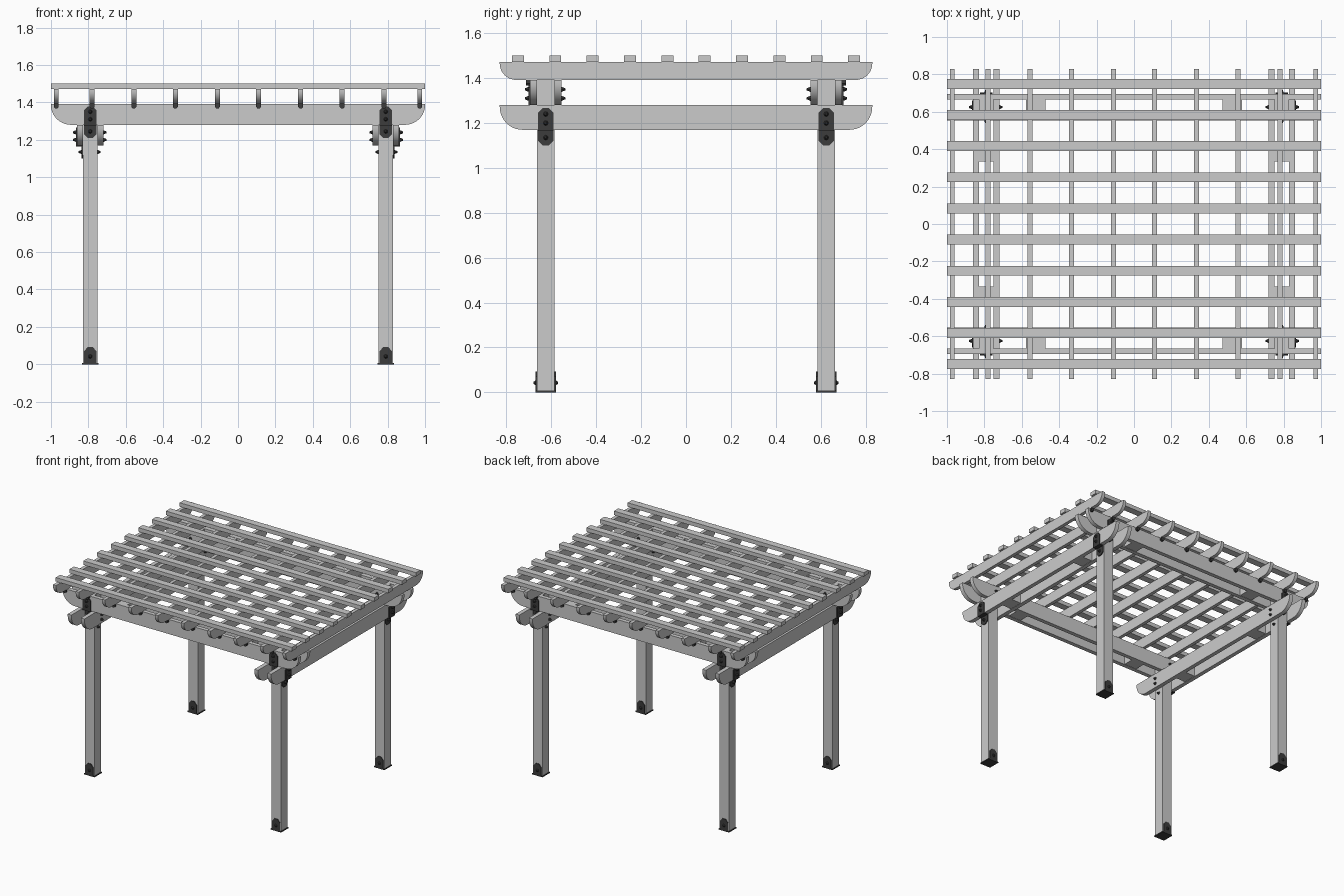
import bpy, bmesh
from math import sin, cos, pi
from mathutils import Matrix, Vector

if "Cube" in bpy.data.objects:
    bpy.data.objects.remove(bpy.data.objects["Cube"])

metal = bpy.data.materials.new("dark_metal")
metal.diffuse_color = (0.045, 0.045, 0.045, 1)
metal.use_nodes = True
metal.node_tree.nodes["Principled BSDF"].inputs["Base Color"].default_value = metal.diffuse_color


def prism(bm, pts, axis, w0, w1):
    """Extrude a (u, z) outline; u runs along axis, thickness w0..w1 on the other one."""
    rings = []
    for w in (w0, w1):
        rings.append([bm.verts.new((u, w, z) if axis == 'x' else (w, u, z)) for u, z in pts])
    a, b = rings
    n = len(pts)
    bm.faces.new(a)
    bm.faces.new(b[::-1])
    for i in range(n):
        j = (i + 1) % n
        bm.faces.new((a[i], b[i], b[j], a[j]))


def box(bm, x0, x1, y0, y1, z0, z1):
    prism(bm, [(x0, z0), (x1, z0), (x1, z1), (x0, z1)], 'x', y0, y1)


def bolt(bm, pos, direction, r=0.011, length=0.016):
    d = Vector(direction)
    m = Matrix.Translation(Vector(pos) + d * length / 2) @ d.to_track_quat('Z', 'Y').to_matrix().to_4x4()
    bmesh.ops.create_cone(bm, cap_ends=True, segments=8, radius1=r, radius2=r * 0.4,
                          depth=length, matrix=m)


def finish(bm, name, mat=None):
    bmesh.ops.recalc_face_normals(bm, faces=bm.faces)
    me = bpy.data.meshes.new(name)
    bm.to_mesh(me)
    bm.free()
    ob = bpy.data.objects.new(name, me)
    bpy.context.collection.objects.link(ob)
    if mat:
        me.materials.append(mat)
    return ob


def rounded_board(name, axis, half, z0, z1, r, w, width):
    """Board with both lower end corners rounded off."""
    lip = 0.008
    arc = [(half - r + r * sin(t), z1 - lip - (z1 - lip - z0) * cos(t))
           for t in (pi / 2 * i / 10 for i in range(11))]
    pts = arc + [(half, z1)]
    pts += [(-u, z) for u, z in reversed(pts)]
    bm = bmesh.new()
    prism(bm, pts, axis, w - width / 2, w + width / 2)
    ob = finish(bm, name)
    bpy.ops.object.select_all(action='DESELECT')
    ob.select_set(True)
    bpy.context.view_layer.objects.active = ob
    bpy.ops.object.shade_smooth_by_angle(angle=0.5)


PX, PY, H = 0.79, 0.625, 0.04      # post centre and half width
BW = 0.031                         # beam thickness

# double beams along y (lower) and along x (upper)
for s in (-1, 1):
    for side, off in (("outer", H + BW / 2), ("inner", -H - BW / 2)):
        rounded_board("side_beam_" + side, 'y', 0.83, 1.17, 1.28, 0.10, s * (PX + off), BW)
        rounded_board("cross_beam_" + side, 'x', 1.0, 1.28, 1.392, 0.11, s * (PY + off), BW)

# rafters
rafter_x = [s * x for x in (0.11, 0.335, 0.557, 0.78, 0.972) for s in (-1, 1)]
for x in rafter_x:
    rounded_board("rafter", 'y', 0.83, 1.392, 1.472, 0.075, x, 0.026)

# rafter ties against the outer cross beams
for x in rafter_x:
    for s in (-1, 1):
        bm = bmesh.new()
        y0, y1 = sorted((s * (PY + H + BW), s * (PY + H + BW + 0.016)))
        prism(bm, [(x - 0.013, 1.393), (x - 0.013, 1.376), (x - 0.006, 1.367),
                   (x + 0.006, 1.367), (x + 0.013, 1.376), (x + 0.013, 1.393)], 'x', y0, y1)
        finish(bm, "rafter_tie", metal)

# top slats
for i in range(10):
    y = (i - 4.5) * 0.1665
    bm = bmesh.new()
    box(bm, -1, 1, y - 0.0265, y + 0.0265, 1.472, 1.502)
    finish(bm, "top_slat")


def connector(axis, c, face, s, z_beam, z_top):
    """Stepped strap on the beam and post, with bolts on both sides."""
    def place(u, w, z):
        return (u, w, z) if axis == 'x' else (w, u, z)
    out = place(0, s, 0)
    inn = place(0, -s, 0)
    bm = bmesh.new()
    hw, ch, t = 0.034, 0.02, 0.006
    post, beam = face + s * H, face + s * (H + BW)
    upper = [(c - hw, z_beam - t), (c + hw, z_beam - t), (c + hw, z_top - ch),
             (c + hw - ch, z_top), (c - hw + ch, z_top), (c - hw, z_top - ch)]
    z_low = z_beam - 0.07
    lower = [(c - hw, z_beam), (c - hw, z_low + ch), (c - hw + ch, z_low),
             (c + hw - ch, z_low), (c + hw, z_low + ch), (c + hw, z_beam)]
    ledge = [(c - hw, z_beam - t), (c + hw, z_beam - t), (c + hw, z_beam), (c - hw, z_beam)]
    prism(bm, upper, axis, beam, beam + s * t)
    prism(bm, lower, axis, post, post + s * t)
    prism(bm, ledge, axis, post, beam + s * t)
    for dz in (0.03, 0.07):
        bolt(bm, place(c, beam + s * t, z_beam + dz), out)
        bolt(bm, place(c, face - s * (H + BW), z_beam + dz), inn)
    bolt(bm, place(c, post + s * t, z_low + 0.035), out)
    bolt(bm, place(c, face - s * H, z_low + 0.035), inn)
    finish(bm, "beam_connector", metal)


for sx in (-1, 1):
    for sy in (-1, 1):
        x, y = sx * PX, sy * PY
        # post
        bm = bmesh.new()
        box(bm, x - H, x + H, y - H, y + H, 0.008, 1.391)
        finish(bm, "post")
        # post base: plate, two pointed tabs and their bolts
        bm = bmesh.new()
        box(bm, x - 0.044, x + 0.044, y - 0.045, y + 0.045, 0, 0.008)
        tab = [(x - 0.033, 0), (x + 0.033, 0), (x + 0.033, 0.07),
               (x + 0.013, 0.093), (x - 0.013, 0.093), (x - 0.033, 0.07)]
        for s in (-1, 1):
            prism(bm, tab, 'x', y + s * H, y + s * (H + 0.005))
            bolt(bm, (x, y + s * (H + 0.005), 0.042), (0, s, 0), 0.011, 0.01)
        finish(bm, "post_base", metal)
        # straps joining post and beams
        connector('x', x, y, sy, 1.28, 1.378)
        connector('y', y, x, sx, 1.17, 1.267)
        # spacer blocks between the paired beams
        bm = bmesh.new()
        box(bm, sx * 0.525 - 0.052, sx * 0.525 + 0.052, y - H, y + H, 1.282, 1.39)
        finish(bm, "cross_beam_spacer")
        bm = bmesh.new()
        box(bm, x - H, x + H, sy * 0.385 - 0.052, sy * 0.385 + 0.052, 1.172, 1.278)
        finish(bm, "side_beam_spacer")
